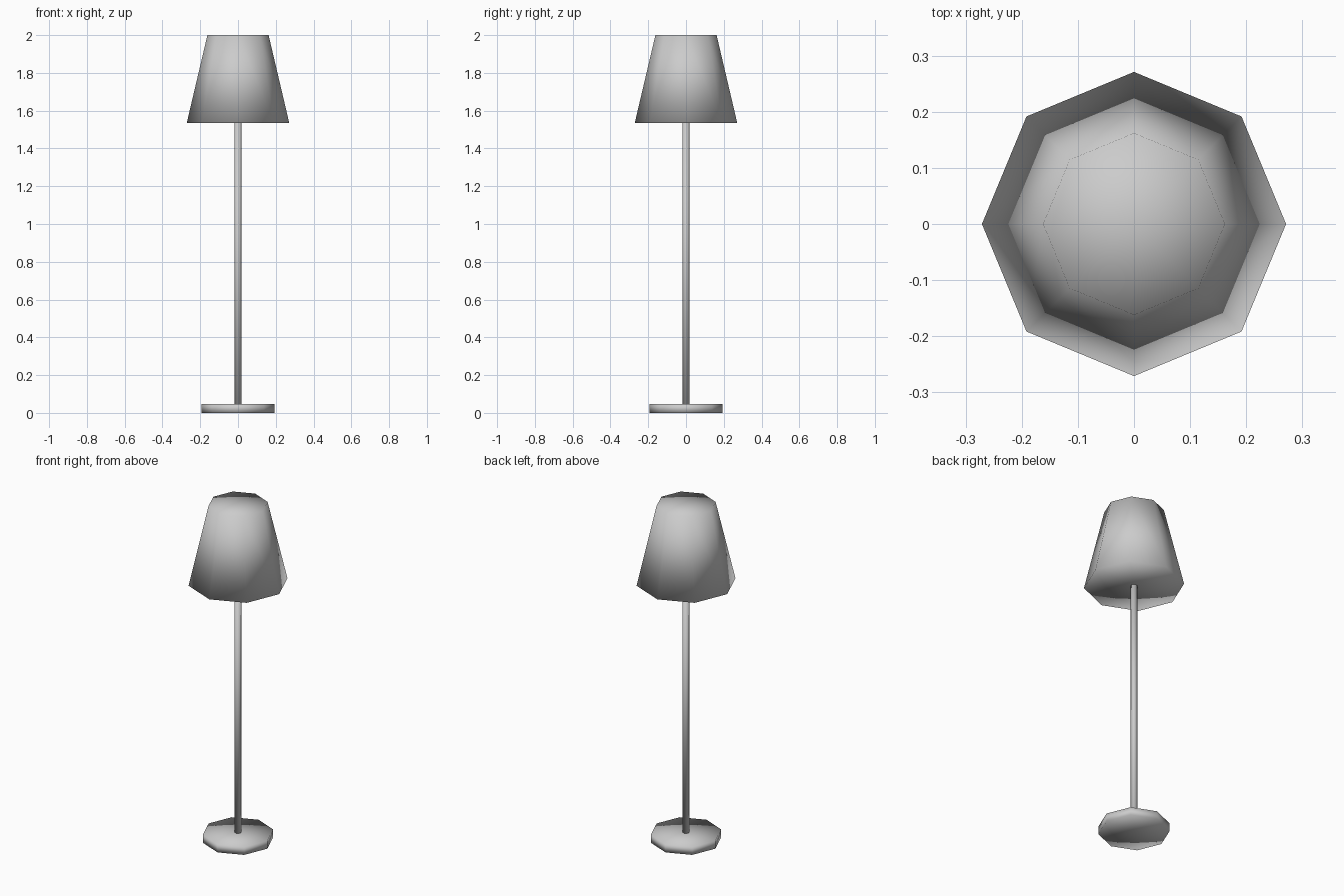
import bpy
from math import pi

if "Cube" in bpy.data.objects:
    bpy.data.objects.remove(bpy.data.objects["Cube"])

SIDES = 8


def tapered(name, r_bottom, r_top, z0, z1):
    """Closed eight-sided frustum with corners on the x and y axes."""
    bpy.ops.mesh.primitive_cone_add(
        vertices=SIDES, radius1=r_bottom, radius2=r_top, depth=z1 - z0,
        end_fill_type='TRIFAN', location=(0, 0, (z0 + z1) / 2))
    ob = bpy.context.object
    ob.name = name
    bpy.ops.object.shade_smooth()
    return ob


# Foot disc
tapered("base", 0.193, 0.193, 0.0, 0.047)

# Thin stem running from the foot up to the shade
tapered("stem", 0.018, 0.018, 0.047, 1.536)

# Tapered shade, closed at both ends
tapered("shade", 0.271, 0.162, 1.536, 2.0)
